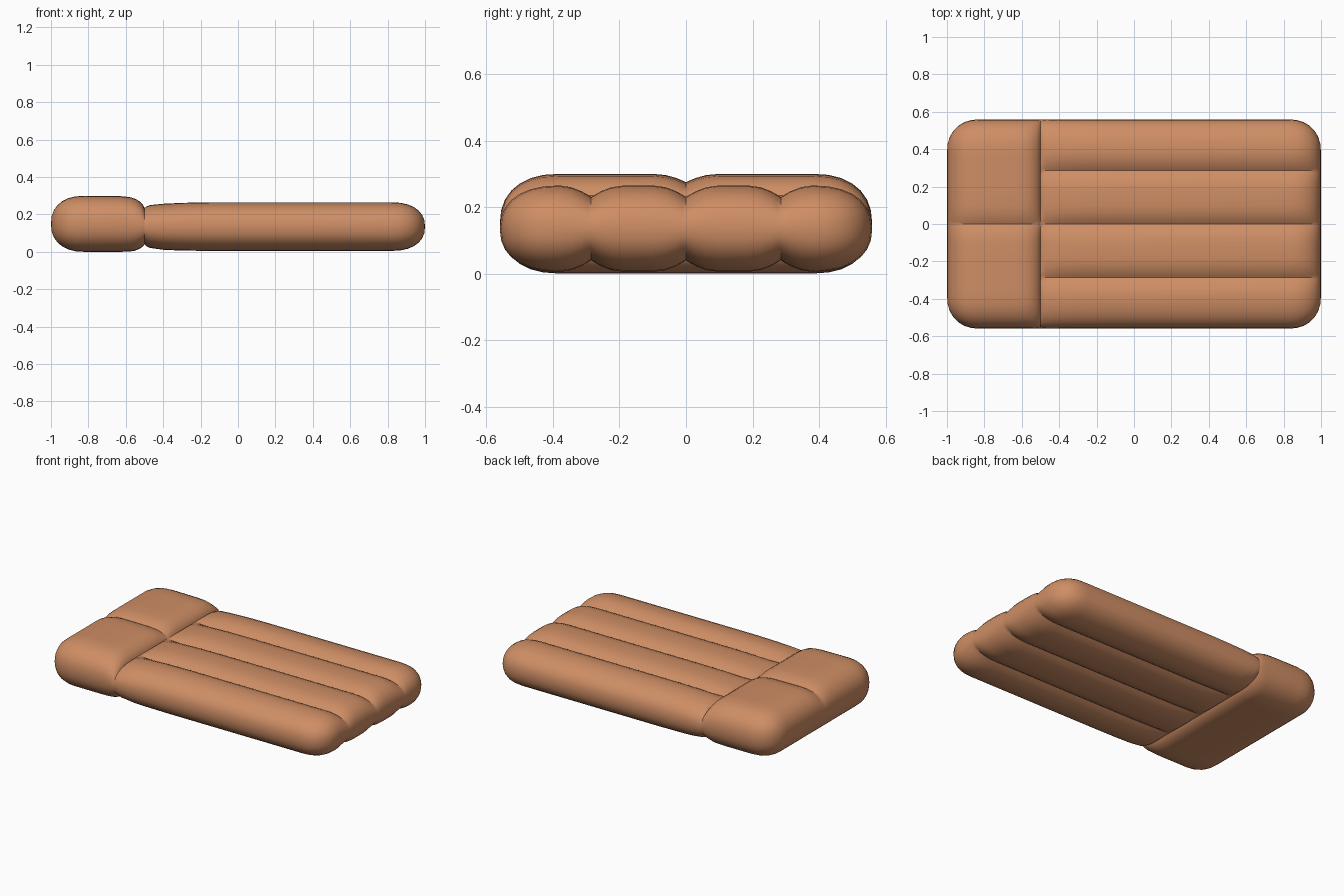
import bpy, bmesh, math

if "Cube" in bpy.data.objects:
    bpy.data.objects.remove(bpy.data.objects["Cube"])

orange = bpy.data.materials.new("soft orange")
orange.diffuse_color = (0.62, 0.27, 0.13, 1)
orange.use_nodes = True
orange.node_tree.nodes["Principled BSDF"].inputs["Base Color"].default_value = orange.diffuse_color

EDGE, ROUND, K = 0.38, 0.18, 2 / 2.3     # straight half width, side rounding, roundness
SEGS = 7


def arc(i):
    """Point on a quarter of a squarish ellipse: (outward, height)."""
    t = math.pi / 2 * i / SEGS
    return math.sin(t) ** K, max(math.cos(t), 0) ** K if i < SEGS else 0.0


def columns():
    """Cross-section columns: (straight y, rounded y, relative height)."""
    inner = sorted({round(s * (c + d), 4) for s in (-1, 1) for c in (0, 0.285)
                    for d in (-0.1, -0.06, -0.03, -0.012, 0, 0.012, 0.03, 0.06, 0.1)
                    if abs(c + d) < EDGE})
    inner = [(y, 0.0, 1.0) for y in inner]
    right = [(EDGE, ROUND * a, h) for a, h in map(arc, range(SEGS + 1))]
    left = [(-y, -o, h) for y, o, h in reversed(right)]
    return left + inner + right


def groove(y, seams):
    """Soft bulge between seams with a sharp valley on each seam."""
    return sum(max(0, 1 - abs(y - s) / 0.1) ** 2 for s in seams)


def loft(name, stations, seams, top_depth, bottom_depth):
    """Skin rings along x; station = (x, bottom, top, side scale, groove strength)."""
    bm = bmesh.new()
    cols = columns()
    rings = []
    for x, z0, z1, side, strength in stations:
        mid, half = (z0 + z1) / 2, (z1 - z0) / 2
        ring = []
        for sign, depth, order in ((1, top_depth, cols), (-1, bottom_depth, cols[-2:0:-1])):
            for y, o, h in order:
                height = half * h * (1 - strength * depth * groove(y, seams))
                ring.append(bm.verts.new((x, y + o * side, mid + sign * height)))
        rings.append(ring)
    for a, b in zip(rings, rings[1:]):
        n = len(a)
        for i in range(n):
            bm.faces.new((a[i], a[(i + 1) % n], b[(i + 1) % n], b[i]))
    bmesh.ops.remove_doubles(bm, verts=bm.verts, dist=0.0005)
    bmesh.ops.recalc_face_normals(bm, faces=bm.faces)
    # open end at the joint: make sure the skin faces outward
    top = max(bm.faces, key=lambda f: f.calc_center_median().z)
    if top.normal.z < 0:
        bmesh.ops.reverse_faces(bm, faces=bm.faces)
    mesh = bpy.data.meshes.new(name)
    bm.to_mesh(mesh)
    bm.free()
    mesh.materials.append(orange)
    obj = bpy.data.objects.new(name, mesh)
    bpy.context.collection.objects.link(obj)
    bpy.ops.object.select_all(action='DESELECT')
    bpy.context.view_layer.objects.active = obj
    obj.select_set(True)
    bpy.ops.object.shade_smooth_by_angle(angle=math.radians(35))


def rounded_end(direction, bottom, top):
    """Stations closing a part with a rounded end at x = +-1."""
    mid, half = (bottom + top) / 2, (top - bottom) / 2
    return [(direction * (1 - ROUND + ROUND * a), mid - half * h, mid + half * h, h, 1)
            for a, h in map(arc, range(SEGS + 1))]


# pinched ring shared by both parts
joint = (-0.5, 0.04, 0.235, 0.985, 0)

# raised pillow with one seam across its top
loft("pillow",
     [joint, (-0.506, 0.032, 0.248, 0.99, 0.4), (-0.52, 0.02, 0.266, 1, 0.8),
      (-0.55, 0.006, 0.284, 1, 1), (-0.58, 0.002, 0.293, 1, 1), (-0.63, 0, 0.298, 1, 1)]
     + rounded_end(-1, 0.0, 0.3), (0,), 0.17, 0.0)

# four long air tubes
loft("mattress_tubes",
     [joint, (-0.49, 0.03, 0.243, 0.99, 0.5), (-0.47, 0.021, 0.25, 1, 0.8),
      (-0.4, 0.011, 0.257, 1, 1), (-0.3, 0.007, 0.262, 1, 1), (-0.15, 0.005, 0.265, 1, 1),
      (0.3, 0.005, 0.265, 1, 1)]
     + rounded_end(1, 0.005, 0.265), (-0.285, 0, 0.285), 0.27, 0.27)
